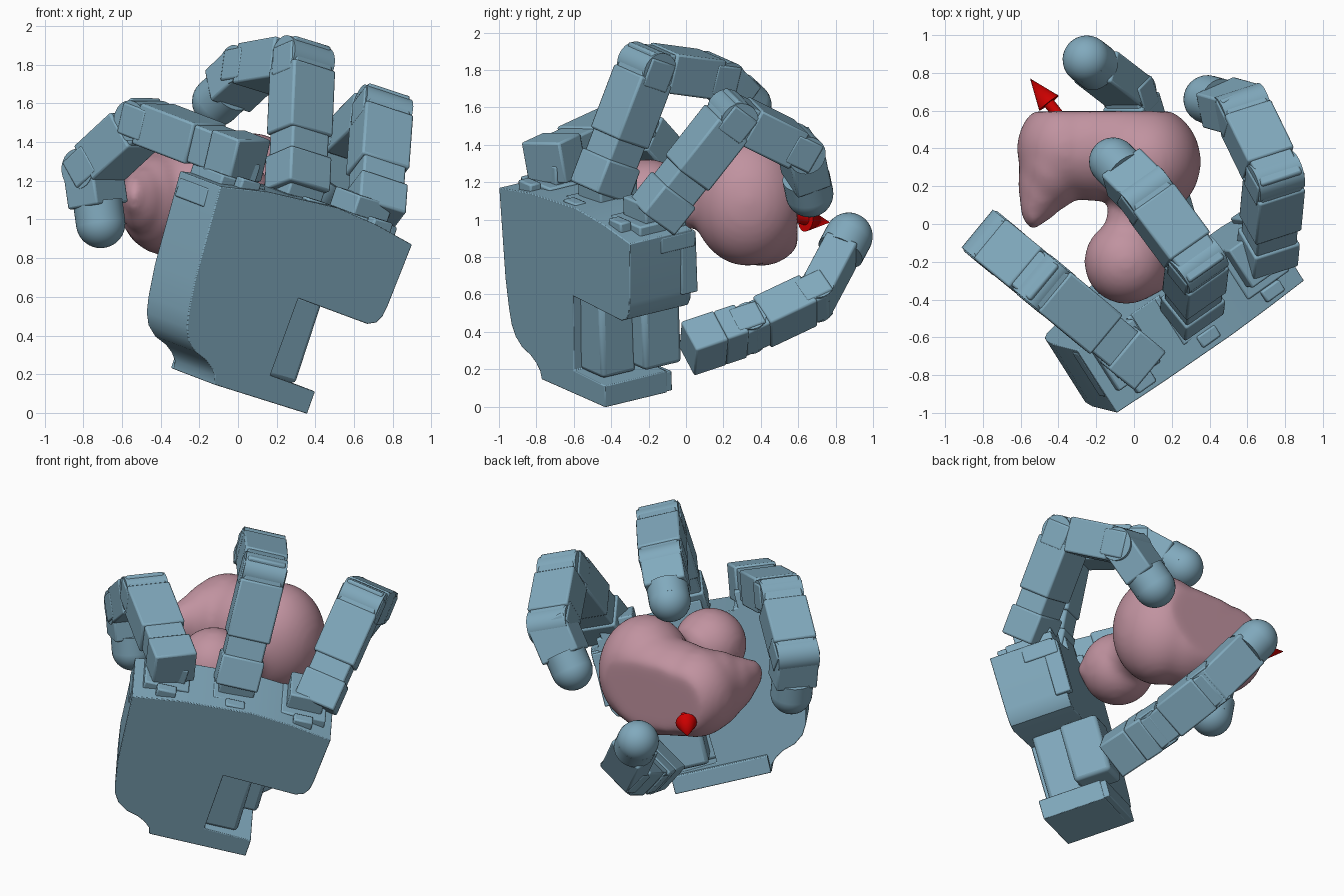
import bpy, bmesh, math
from mathutils import Vector as V, Matrix

if "Cube" in bpy.data.objects:
    bpy.data.objects.remove(bpy.data.objects["Cube"])

def mat(name, c):
    m = bpy.data.materials.new(name)
    m.diffuse_color = (*c, 1)
    m.use_nodes = True
    m.node_tree.nodes["Principled BSDF"].inputs["Base Color"].default_value = m.diffuse_color
    return m

STEEL = mat("steel_blue", (0.22, 0.40, 0.51))
PINK = mat("pink", (0.53, 0.29, 0.35))
RED = mat("red", (0.6, 0.0, 0.0))

# Palm frame: a across, b up, c toward the inside of the palm
O = V((-0.09, -1.0, 1.17))
U = V((0.792, 0.56, -0.24)).normalized()
W = V((0.31, -0.033, 0.95))
W = (W - U * W.dot(U)).normalized()
F = -U.cross(W)

def frame(x, y, z, o):
    return Matrix(((x.x, y.x, z.x, o.x), (x.y, y.y, z.y, o.y), (x.z, y.z, z.z, o.z), (0, 0, 0, 1)))

PALM = frame(U, W, F, O)

def finish(bm, name, material, bevel=0.0, angle=35):
    bmesh.ops.recalc_face_normals(bm, faces=bm.faces)
    me = bpy.data.meshes.new(name)
    bm.to_mesh(me)
    bm.free()
    ob = bpy.data.objects.new(name, me)
    bpy.context.collection.objects.link(ob)
    me.materials.append(material)
    if bevel:
        b = ob.modifiers.new("bevel", 'BEVEL')
        b.width, b.segments, b.limit_method = bevel, 2, 'ANGLE'
        b.angle_limit = math.radians(50)
    bpy.ops.object.select_all(action='DESELECT')
    ob.select_set(True)
    bpy.context.view_layer.objects.active = ob
    bpy.ops.object.shade_smooth_by_angle(angle=math.radians(angle))
    return ob

def box(bm, m, lo, hi):
    lo, hi = V(lo), V(hi)
    s = Matrix.Diagonal((*(hi - lo), 1))
    bmesh.ops.create_cube(bm, size=1, matrix=m @ Matrix.Translation((lo + hi) / 2) @ s)

def tube(bm, p, q, r1, r2, n=28):
    d = q - p
    m = Matrix.Translation((p + q) / 2) @ d.to_track_quat('Z', 'Y').to_matrix().to_4x4()
    bmesh.ops.create_cone(bm, cap_ends=True, segments=n, radius1=r1, radius2=r2, depth=d.length, matrix=m)

# Palm housing, one outline extruded through the palm depth
outline = [(0.0, 0.0), (0.3, 0.045), (0.74, 0.07), (1.0, 0.045), (1.25, 0.0), (1.225, -0.34), (1.215, -0.4),
           (1.19, -0.44), (1.14, -0.46), (0.68, -0.437), (0.663, -0.86), (0.96, -0.873), (0.956, -0.995),
           (0.348, -0.99), (0.335, -0.945), (0.3, -0.91), (0.25, -0.88), (0.17, -0.855), (0.11, -0.81),
           (0.075, -0.75), (0.055, -0.67), (0.03, -0.5)]
bm = bmesh.new()
back = bm.faces.new([bm.verts.new(PALM @ V((a, b, 0))) for a, b in outline])
g = bmesh.ops.extrude_face_region(bm, geom=[back])
bmesh.ops.translate(bm, verts=[v for v in g['geom'] if isinstance(v, bmesh.types.BMVert)], vec=F * 0.4)
finish(bm, "palm_housing", STEEL, 0.005)
bm = bmesh.new()
box(bm, PALM, (0.35, -0.99, 0.3), (0.955, -0.88, 0.435))
finish(bm, "palm_foot", STEEL, 0.006)

# Side panels and motors set on the palm
bm = bmesh.new()
for lo, hi in [((1.18, -0.36, 0.33), (1.245, -0.02, 0.43)), ((1.2, -0.1, 0.2), (1.25, -0.01, 0.42)),
               ((0.0, -0.13, 0.1), (0.06, -0.03, 0.38))]:
    box(bm, PALM, lo, hi)
finish(bm, "palm_side_panels", STEEL, 0.008)
bm = bmesh.new()
box(bm, PALM, (0.62, -0.87, 0.05), (0.87, -0.42, 0.27))
box(bm, PALM, (0.7, -0.84, 0.25), (0.98, -0.46, 0.49))
finish(bm, "thumb_motor", STEEL, 0.025)

# Knuckle mounts along the top of the palm
for i, a in enumerate((0.2, 0.63, 1.06)):
    bm = bmesh.new()
    box(bm, PALM, (a - 0.14, -0.05, 0.1), (a + 0.14, 0.06, 0.4))
    box(bm, PALM, (a - 0.11, 0.0, 0.16), (a + 0.11, 0.16, 0.4))
    box(bm, PALM, (a - 0.06, 0.0, 0.03), (a + 0.06, 0.075, 0.1))
    finish(bm, f"knuckle_mount_{i + 1}", STEEL, 0.01)

def seg_frame(p, q, h):
    z = (q - p).normalized()
    x = (h - z * h.dot(z)).normalized()
    return frame(x, z.cross(x), z, p)

def finger(name, pts, w=0.27, t=0.2, r=0.1):
    j0, j1, j2, tip = [V(p) for p in pts]
    h = (j1 - j0).cross(j2 - j1)
    if h.length < 0.06:
        h = (j2 - j0).cross(tip - j2)
    h.normalize()
    # Two long links: narrow core, wide shell, hinge cheeks
    for k, (p, q) in enumerate(((j0, j1), (j1, j2))):
        m, L = seg_frame(p, q, h), (q - p).length
        bm = bmesh.new()
        box(bm, m, (-w * .44, -t * .5, -0.07), (w * .44, t * .5, L + 0.02))
        box(bm, m, (-w * .5, -t * .55, (0.2, 0.11)[k] * L / 0.6), (w * .5, t * .55, L - 0.05))
        if k == 0:
            box(bm, m, (-w * .49, -t * .57, -0.1), (w * .49, t * .57, 0.09))
        for s in (-1, 1):
            x0, x1 = sorted((s * w * .42, s * w * .51))
            box(bm, m, (x0, -t * .42, L - 0.1), (x1, t * .42, L + 0.06))
        finish(bm, f"{name}_link_{k + 1}", STEEL, 0.012)
    # Hinge barrels
    bm = bmesh.new()
    for p in (j1, j2):
        tube(bm, p - h * w * .48, p + h * w * .48, r * 1.04, r * 1.04)
    finish(bm, f"{name}_hinges", STEEL)
    # End link with a round rubber tip
    m, L = seg_frame(j2, tip, h), (tip - j2).length
    bm = bmesh.new()
    box(bm, m, (-w * .48, -t * .5, -0.03), (w * .48, t * .5, L - 0.09))
    finish(bm, f"{name}_end_link", STEEL, 0.012)
    bm = bmesh.new()
    d = (tip - j2).normalized()
    bmesh.ops.create_uvsphere(bm, u_segments=32, v_segments=20, radius=0.128, matrix=m @ Matrix.Translation((0, 0, L)))
    tube(bm, tip - d * 0.11, tip, 0.128, 0.128, 32)
    finish(bm, f"{name}_tip", STEEL)

finger("left_finger", [(-0.01, -0.7, 1.33), (-0.48, -0.31, 1.51), (-0.75, -0.09, 1.26), (-0.71, -0.11, 0.98)])
finger("middle_finger", [(0.31, -0.43, 1.24), (0.335, -0.21, 1.82), (0.06, 0.16, 1.77), (-0.11, 0.33, 1.61)])
finger("right_finger", [(0.71, -0.12, 1.09), (0.745, 0.25, 1.56), (0.57, 0.61, 1.38), (0.39, 0.66, 1.14)])
finger("thumb", [(0.15, 0.1, 0.34), (0.08, 0.34, 0.42), (-0.03, 0.70, 0.59), (-0.25, 0.87, 0.91)], 0.25, 0.18, 0.085)

# Held soft object: fused ellipsoids with a flattened back
blobs = [((0.07, 0.33, 1.1), (0.285, 0.3, 0.35)), ((-0.08, 0.4, 1.07), (0.36, 0.27, 0.32)),
         ((-0.2, 0.4, 1.08), (0.34, 0.28, 0.3)), ((-0.36, 0.4, 1.09), (0.26, 0.27, 0.28)),
         ((-0.43, 0.32, 1.09), (0.18, 0.25, 0.25)), ((-0.49, 0.21, 1.1), (0.125, 0.2, 0.18)),
         ((-0.53, 0.12, 1.12), (0.075, 0.15, 0.12)), ((-0.04, -0.2, 1.1), (0.225, 0.225, 0.225)),
         ((0.0, 0.0, 1.1), (0.15, 0.2, 0.15)), ((0.12, -0.31, 1.09), (0.055, 0.065, 0.055))]
bm = bmesh.new()
for c, r in blobs:
    bmesh.ops.create_icosphere(bm, subdivisions=4, radius=1,
                               matrix=Matrix.Translation(c) @ Matrix.Diagonal((*r, 1)))
for v in bm.verts:
    v.co.y = min(v.co.y, 0.597)
ob = finish(bm, "held_object", PINK)
r = ob.modifiers.new("fuse", 'REMESH')
r.mode, r.voxel_size, r.use_smooth_shade = 'VOXEL', 0.022, True
s = ob.modifiers.new("soften", 'SMOOTH')
s.factor, s.iterations = 0.5, 16

# Direction arrow
bm = bmesh.new()
p, q, e = V((-0.34, 0.5, 1.03)), V((-0.45, 0.64, 1.0)), V((-0.55, 0.77, 0.985))
tube(bm, p, q, 0.03, 0.03, 20)
tube(bm, q, e, 0.065, 0.0, 20)
finish(bm, "arrow", RED)
